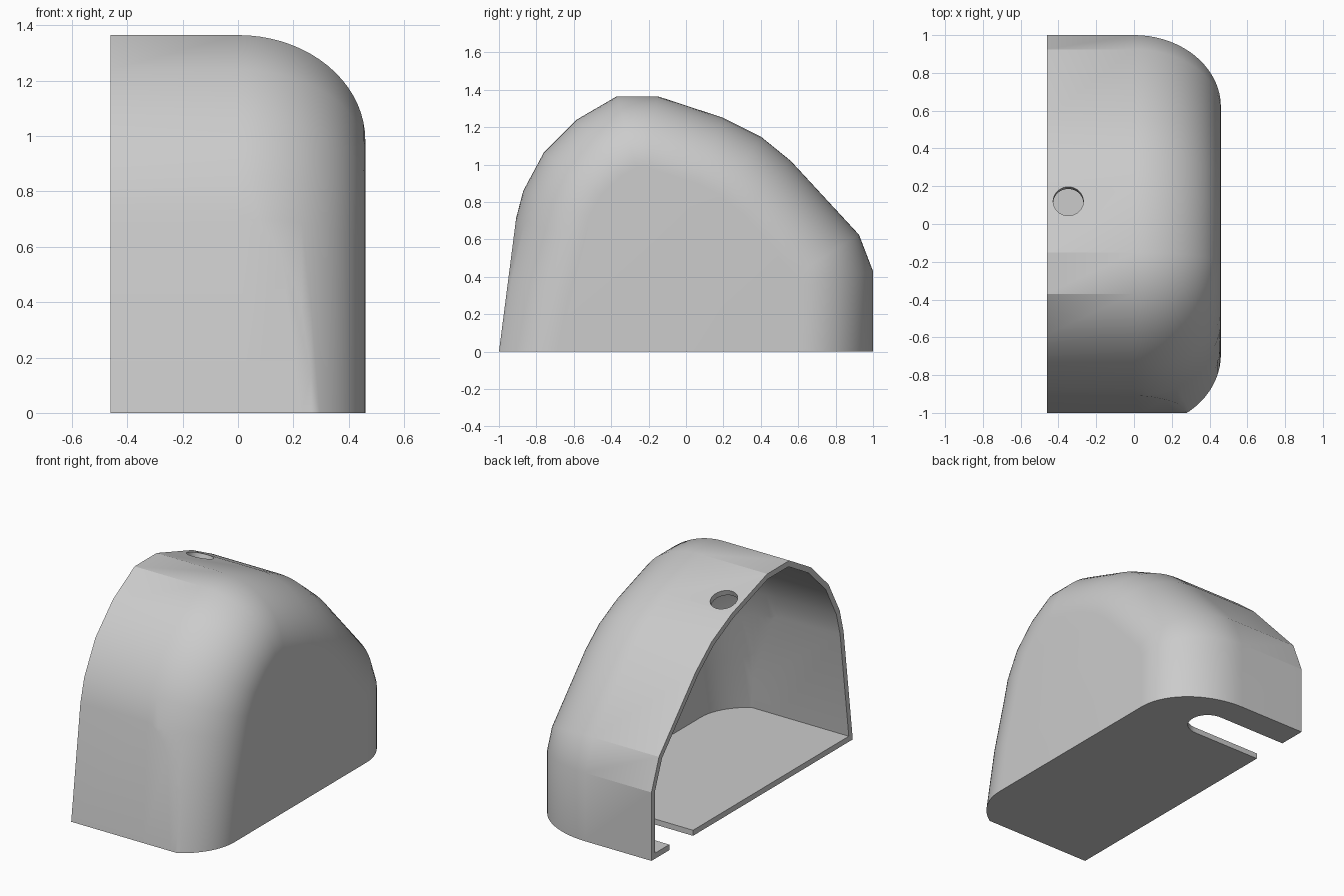
import bpy, bmesh, math
from mathutils import Vector, Matrix

if "Cube" in bpy.data.objects:
    bpy.data.objects.remove(bpy.data.objects["Cube"], do_unlink=True)

HALF = 0.46      # half width, also the fillet reach along x
DEPTH = 0.38     # fillet reach inward from the side outline
WALL = 0.035     # shell thickness
SIDE = 0.048     # extra thickness of the closed side
STEPS = 18

# Side outline (y, z), front foot over the top to the back foot
OUTLINE = [(-1.08, 0), (-1.0, 0.4), (-0.912, 0.7), (-0.87, 0.86), (-0.76, 1.065),
           (-0.585, 1.24), (-0.37, 1.365), (-0.15, 1.365), (0.2, 1.25), (0.4, 1.15),
           (0.56, 1.02), (0.925, 0.625), (1, 0.43), (1, 0)]
FRONT_FOOT, FRONT_TOP = Vector((0, -1, 0)), Vector((0, -0.91, 0.7))

grey = bpy.data.materials.new("light grey")
grey.use_nodes = True
grey.diffuse_color = (0.6, 0.6, 0.6, 1)
grey.node_tree.nodes["Principled BSDF"].inputs["Base Color"].default_value = (0.6, 0.6, 0.6, 1)


def inset(d, floor):
    """Outline moved inward by d, with its feet on the floor height."""
    pts = [Vector(p) for p in OUTLINE]
    lines = []
    for a, b in zip(pts, pts[1:]):
        u = (b - a).normalized()
        lines.append((a + Vector((u.y, -u.x)) * d, u))

    def foot(line):
        p, u = line
        return p + u * ((floor - p.y) / u.y)

    out = [foot(lines[0])]
    for (p, u), (q, v) in zip(lines, lines[1:]):
        out.append(p + u * ((q - p).cross(v) / u.cross(v)))
    return out + [foot(lines[-1])]


def make_object(name, bm):
    bmesh.ops.recalc_face_normals(bm, faces=bm.faces)
    mesh = bpy.data.meshes.new(name)
    bm.to_mesh(mesh)
    bm.free()
    mesh.materials.append(grey)
    obj = bpy.data.objects.new(name, mesh)
    bpy.context.collection.objects.link(obj)
    return obj


def hood(name, wall, side, start):
    """Solid hood with one rounded side, reduced by the wall thickness."""
    bm = bmesh.new()
    sections = [(start, wall)]
    for i in range(STEPS + 1):
        t = math.pi / 2 * i / STEPS
        sections.append(((HALF - wall) * math.sin(t) - side,
                         wall + (DEPTH - wall) * (1 - math.cos(t))))
    rings = [[bm.verts.new((x, p.x, p.y)) for p in inset(d, wall)] for x, d in sections]
    n = len(OUTLINE)
    for a, b in zip(rings, rings[1:]):
        for i in range(n):
            j = (i + 1) % n
            bm.faces.new((a[i], a[j], b[j], b[i]))
    bm.faces.new(rings[0])
    bm.faces.new(rings[-1])
    # Flat sloping front
    slope = (FRONT_TOP - FRONT_FOOT).normalized()
    normal = Vector((0, -slope.z, slope.y))
    cut = bmesh.ops.bisect_plane(bm, geom=bm.verts[:] + bm.edges[:] + bm.faces[:], dist=1e-5,
                                 plane_co=FRONT_FOOT - normal * wall, plane_no=normal,
                                 clear_outer=True)
    rim = [e for e in cut["geom_cut"] if isinstance(e, bmesh.types.BMEdge) and e.is_boundary]
    bmesh.ops.holes_fill(bm, edges=rim, sides=0)
    return make_object(name, bm)


def cylinder(name, radius, height, matrix):
    bm = bmesh.new()
    bmesh.ops.create_cone(bm, cap_ends=True, segments=40, radius1=radius, radius2=radius,
                          depth=height, matrix=matrix)
    return make_object(name, bm)


def subtract(target, cutter):
    mod = target.modifiers.new("cut", "BOOLEAN")
    mod.operation = "DIFFERENCE"
    mod.solver = "EXACT"
    mod.object = cutter
    bpy.context.view_layer.objects.active = target
    bpy.ops.object.modifier_apply(modifier=mod.name)
    bpy.data.objects.remove(cutter, do_unlink=True)


# Hollow shell, open on one side
shell = hood("cover_shell", 0, 0, -HALF)
subtract(shell, hood("hollow", WALL, SIDE, -HALF - 0.1))

# Round hole through the sloping top
tilt = Matrix.Rotation(-math.atan2(0.115, 0.35), 4, "X")
subtract(shell, cylinder("hole_cutter", 0.08, 0.3, Matrix.Translation((-0.348, 0.12, 1.275)) @ tilt))

# Round-ended slot in the floor
SLOT_Y, SLOT_R, SLOT_END = 0.705, 0.118, 0.02
bm = bmesh.new()
steps = 24
points = [(-0.6, SLOT_Y - SLOT_R)]
for i in range(steps + 1):
    a = math.pi * (i / steps - 0.5)
    points.append((SLOT_END + SLOT_R * math.cos(a), SLOT_Y + SLOT_R * math.sin(a)))
points.append((-0.6, SLOT_Y + SLOT_R))
base = bm.faces.new([bm.verts.new((x, y, -0.1)) for x, y in points])
top = bmesh.ops.extrude_face_region(bm, geom=[base])["geom"]
bmesh.ops.translate(bm, vec=(0, 0, 0.2), verts=[v for v in top if isinstance(v, bmesh.types.BMVert)])
subtract(shell, make_object("slot_cutter", bm))

# Smooth shading with sharp creases
for o in bpy.context.selected_objects:
    o.select_set(False)
shell.select_set(True)
bpy.context.view_layer.objects.active = shell
bpy.ops.object.shade_smooth_by_angle(angle=math.radians(17))

# Creases fade out where the rounded side begins
bm = bmesh.new()
bm.from_mesh(shell.data)
for e in bm.edges:
    middle = (e.verts[0].co + e.verts[1].co) / 2
    if middle.x > 0.01 and len(e.link_faces) == 2 and e.calc_face_angle() < math.radians(40):
        e.smooth = True
bm.to_mesh(shell.data)
bm.free()
